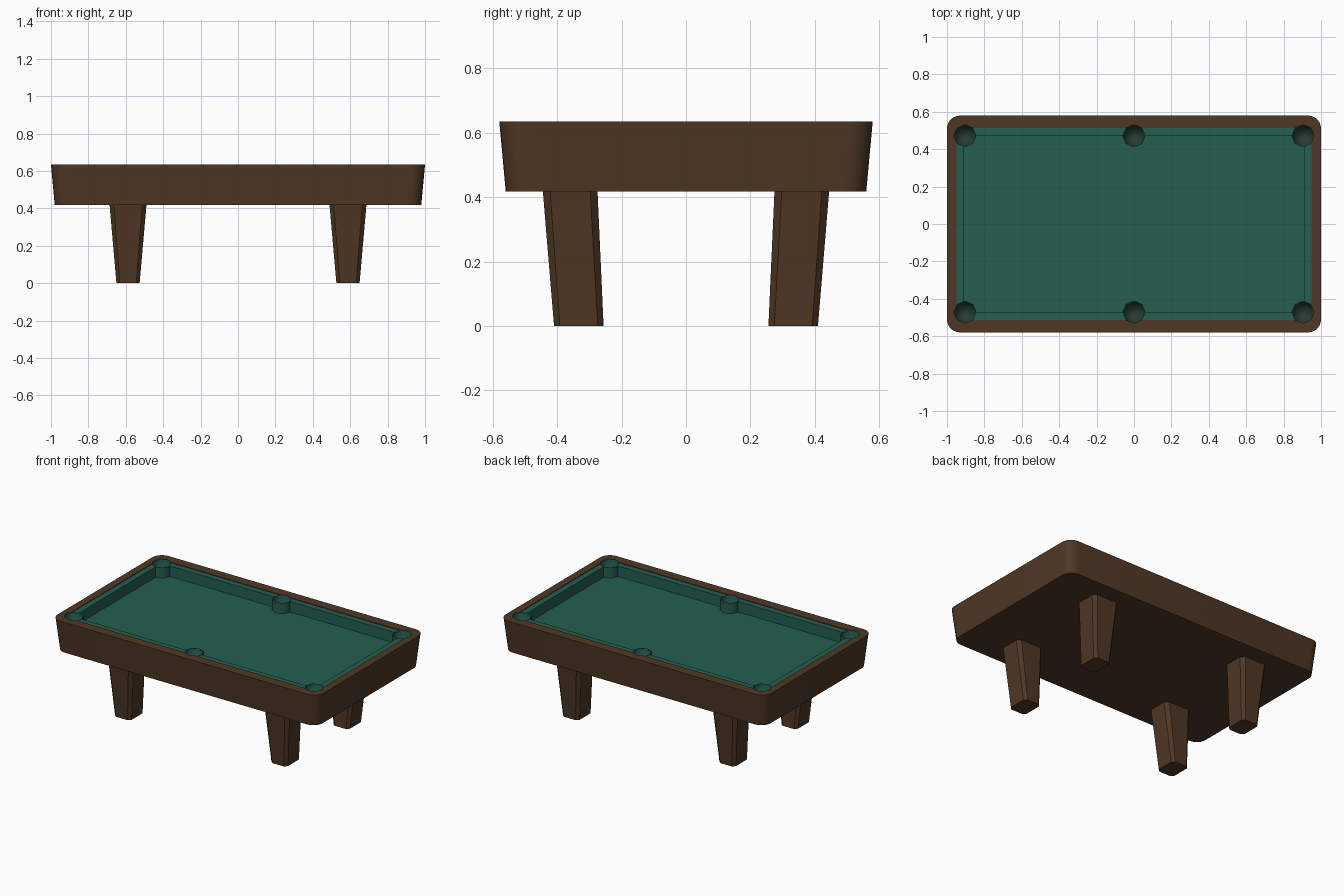
import bpy, bmesh, math

if "Cube" in bpy.data.objects:
    bpy.data.objects.remove(bpy.data.objects["Cube"])


def material(name, rgb):
    m = bpy.data.materials.new(name)
    m.diffuse_color = (*rgb, 1)
    m.use_nodes = True
    m.node_tree.nodes["Principled BSDF"].inputs["Base Color"].default_value = m.diffuse_color
    return m


WOOD = material("dark_wood", (0.078, 0.039, 0.018))
FELT = material("green_felt", (0.018, 0.113, 0.079))
DARK = material("pocket_dark", (0.020, 0.045, 0.033))


def rounded_rect(hx, hy, r, z, seg=6, cx=0, cy=0):
    """Loop of points around a rounded (seg=1: chamfered) rectangle."""
    pts = []
    for k, (sx, sy) in enumerate([(1, 1), (-1, 1), (-1, -1), (1, -1)]):
        for i in range(seg + 1):
            a = math.pi / 2 * (k + i / seg)
            pts.append((cx + sx * (hx - r) + r * math.cos(a),
                        cy + sy * (hy - r) + r * math.sin(a), z))
    return pts


def octagon(r, z, cx, cy):
    return [(cx + r * math.cos(i * math.pi / 4),
             cy + r * math.sin(i * math.pi / 4), z) for i in range(8)]


def stack(bm, loops, mats, cap_start=True, cap_end=True):
    """Skin successive loops; mats gives one index per band, end cap uses the last."""
    rings = [[bm.verts.new(p) for p in loop] for loop in loops]
    n = len(rings[0])
    for a, b, m in zip(rings, rings[1:], mats):
        for i in range(n):
            j = (i + 1) % n
            bm.faces.new((a[i], a[j], b[j], b[i])).material_index = m
    if cap_start:
        bm.faces.new(rings[0][::-1]).material_index = mats[0]
    if cap_end:
        bm.faces.new(rings[-1]).material_index = mats[-1]


def make(name, bm, mats, smooth=None):
    me = bpy.data.meshes.new(name)
    bm.to_mesh(me)
    bm.free()
    for m in mats:
        me.materials.append(m)
    ob = bpy.data.objects.new(name, me)
    bpy.context.collection.objects.link(ob)
    bpy.ops.object.select_all(action='DESELECT')
    ob.select_set(True)
    bpy.context.view_layer.objects.active = ob
    if smooth:
        bpy.ops.object.shade_smooth_by_angle(angle=math.radians(smooth))
    return ob


TOP, RAIL, BED, BASE = 0.635, 0.631, 0.56, 0.418
POCKETS = [(x, y) for x in (-0.904, 0, 0.904) for y in (-0.472, 0.472)]

# Pocket cutter: six octagonal prisms
bm = bmesh.new()
for x, y in POCKETS:
    stack(bm, [octagon(0.060, 0.50, x, y), octagon(0.060, 0.75, x, y)], [0])
cutter = make("pocket_cutter", bm, [FELT])
cutter.hide_render = True

# Table body: flared wooden frame, felt cushions and sunken bed
bm = bmesh.new()
stack(bm, [
    rounded_rect(0.98, 0.56, 0.07, BASE),
    rounded_rect(1.00, 0.58, 0.07, TOP),
    rounded_rect(0.949, 0.514, 0.006, TOP),
    rounded_rect(0.949, 0.514, 0.006, RAIL),
    rounded_rect(0.908, 0.473, 0.004, RAIL),
    rounded_rect(0.908, 0.473, 0.004, BED),
], [0, 0, 0, 1, 1])
body = make("table_body", bm, [WOOD, FELT])
cut = body.modifiers.new("pockets", 'BOOLEAN')
cut.operation = 'DIFFERENCE'
cut.solver = 'EXACT'
cut.object = cutter
bpy.ops.object.modifier_apply(modifier=cut.name)
bpy.data.objects.remove(cutter)
bpy.ops.object.shade_smooth_by_angle(angle=math.radians(30))

# Pocket liners: felt tubes with a dark bowl at the bottom
bm = bmesh.new()
for x, y in POCKETS:
    stack(bm, [
        octagon(0.062, 0.51, x, y),
        octagon(0.062, RAIL + 0.001, x, y),
        octagon(0.059, RAIL + 0.001, x, y),
        octagon(0.058, BED, x, y),
        octagon(0.035, BED - 0.025, x, y),
        octagon(0.010, BED - 0.040, x, y),
    ], [0, 0, 0, 1, 1], cap_start=False)
make("pockets", bm, [FELT, DARK], smooth=50)

# Legs: tapered, chamfered posts leaning slightly inwards
for sx, side in ((-1, "left"), (1, "right")):
    for sy, end in ((-1, "front"), (1, "back")):
        bm = bmesh.new()
        stack(bm, [
            rounded_rect(0.062, 0.077, 0.018, 0, 1, sx * 0.588, sy * 0.333),
            rounded_rect(0.099, 0.085, 0.023, BASE + 0.004, 1, sx * 0.588, sy * 0.360),
        ], [0])
        make(f"{end}_{side}_leg", bm, [WOOD])
